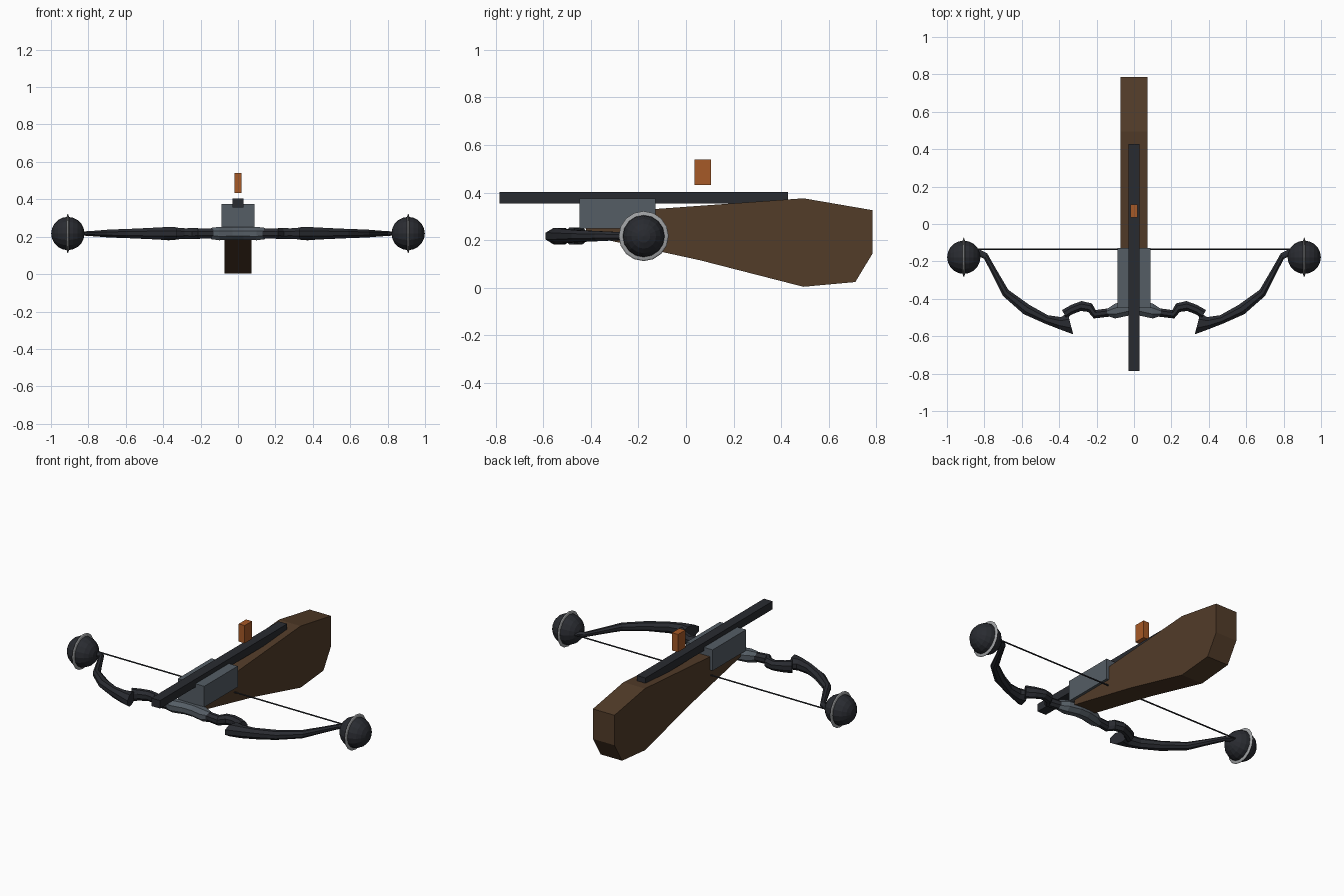
import bpy, bmesh, math
from mathutils import Matrix, Vector

if "Cube" in bpy.data.objects:
    bpy.data.objects.remove(bpy.data.objects["Cube"])

AXIS_Z = 0.217  # height of the bow


def material(name, rgb):
    m = bpy.data.materials.new(name)
    m.diffuse_color = (*rgb, 1)
    m.use_nodes = True
    m.node_tree.nodes["Principled BSDF"].inputs["Base Color"].default_value = m.diffuse_color
    return m


WOOD = material("brown_wood", (0.085, 0.045, 0.022))
STEEL = material("blue_grey_steel", (0.09, 0.11, 0.13))
BLACK = material("black_metal", (0.022, 0.024, 0.03))
ORANGE = material("orange", (0.38, 0.1, 0.02))
SILVER = material("silver", (0.35, 0.36, 0.37))


def finish(name, bm, mat, mirror=False):
    bmesh.ops.recalc_face_normals(bm, faces=bm.faces)
    me = bpy.data.meshes.new(name)
    bm.to_mesh(me)
    bm.free()
    me.materials.append(mat)
    ob = bpy.data.objects.new(name, me)
    bpy.context.collection.objects.link(ob)
    if mirror:
        ob.modifiers.new("mirror", 'MIRROR')
    return ob


def box(name, lo, hi, mat):
    bm = bmesh.new()
    lo, hi = Vector(lo), Vector(hi)
    bmesh.ops.create_cube(bm, size=1, matrix=Matrix.Translation((lo + hi) / 2)
                          @ Matrix.Diagonal((*(hi - lo), 1)))
    return finish(name, bm, mat)


def loft(name, stations, mat, mirror=False, sides=8):
    """Skin rounded sections; each is front x,y, back x,y and half height."""
    bm = bmesh.new()
    rings = []
    k = 1 / math.cos(math.pi / sides)
    for fx, fy, bx, by, h in stations:
        f, b = Vector((fx, fy, AXIS_Z)), Vector((bx, by, AXIS_Z))
        ring = []
        for i in range(sides):
            a = 2 * math.pi * (i + 0.5) / sides
            p = (f + b) / 2 + (f - b) / 2 * math.cos(a) * k
            p.z += h * math.sin(a) * k
            ring.append(bm.verts.new(p))
        rings.append(ring)
    for r, s in zip(rings, rings[1:]):
        for i in range(sides):
            j = (i + 1) % sides
            bm.faces.new((r[i], r[j], s[j], s[i]))
    bm.faces.new(rings[0])
    bm.faces.new(rings[-1])
    return finish(name, bm, mat, mirror)


def ball(name, radii, mat):
    bm = bmesh.new()
    bmesh.ops.create_uvsphere(
        bm, u_segments=16, v_segments=10, radius=1,
        matrix=Matrix.Translation((0.91, -0.178, AXIS_Z))
        @ Matrix.Diagonal((*radii, 1)) @ Matrix.Rotation(math.pi / 2, 4, 'Y'))
    return finish(name, bm, mat, mirror=True)


# Stock: side profile extruded across x
profile = [(-0.42, 0.31), (0.494, 0.376), (0.785, 0.326), (0.785, 0.145),
           (0.712, 0.024), (0.494, 0.004), (0.057, 0.116), (-0.42, 0.22)]
bm = bmesh.new()
face = bm.faces.new([bm.verts.new((-0.072, y, z)) for y, z in profile])
ext = bmesh.ops.extrude_face_region(bm, geom=[face])
bmesh.ops.translate(bm, vec=(0.144, 0, 0),
                    verts=[v for v in ext["geom"] if isinstance(v, bmesh.types.BMVert)])
finish("stock", bm, WOOD)

# Receiver, rail and sight
box("receiver", (-0.088, -0.448, 0.25), (0.088, -0.128, 0.376), STEEL)
box("rail", (-0.029, -0.785, 0.355), (0.029, 0.428, 0.403), BLACK)
box("sight", (-0.02, 0.035, 0.433), (0.02, 0.105, 0.54), ORANGE)

# Riser that carries the bow arms
half = [(0.03, -0.49, -0.41, 0.034), (0.10, -0.505, -0.425, 0.036),
        (0.145, -0.49, -0.455, 0.03)]
full = [(-x, f, b, h) for x, f, b, h in reversed(half)] + half
loft("riser", [(x, f, x, b, h) for x, f, b, h in full], STEEL)

# Crooked inner arm joint
loft("arm_joint", [
    (0.13, -0.495, 0.13, -0.45, 0.026),
    (0.215, -0.505, 0.205, -0.46, 0.028),
    (0.245, -0.47, 0.225, -0.425, 0.029),
    (0.285, -0.465, 0.28, -0.412, 0.028),
    (0.335, -0.485, 0.335, -0.432, 0.032),
    (0.36, -0.505, 0.385, -0.46, 0.036)], BLACK, mirror=True)

# Curved limb
loft("limb", [
    (0.325, -0.59, 0.355, -0.475, 0.035),
    (0.40, -0.562, 0.39, -0.498, 0.034),
    (0.475, -0.533, 0.46, -0.488, 0.03),
    (0.59, -0.482, 0.56, -0.432, 0.025),
    (0.70, -0.385, 0.672, -0.352, 0.021),
    (0.76, -0.265, 0.732, -0.25, 0.016),
    (0.802, -0.185, 0.785, -0.157, 0.013),
    (0.85, -0.165, 0.84, -0.13, 0.01)], BLACK, mirror=True)

# Weights with thin rims, at the limb tips
ball("tip_ball", (0.089, 0.089, 0.089), BLACK)
ball("tip_rim", (0.012, 0.105, 0.105), SILVER)

# String
loft("string", [(x, -0.139, x, -0.131, 0.004) for x in (-0.86, 0.86)], BLACK, sides=6)
